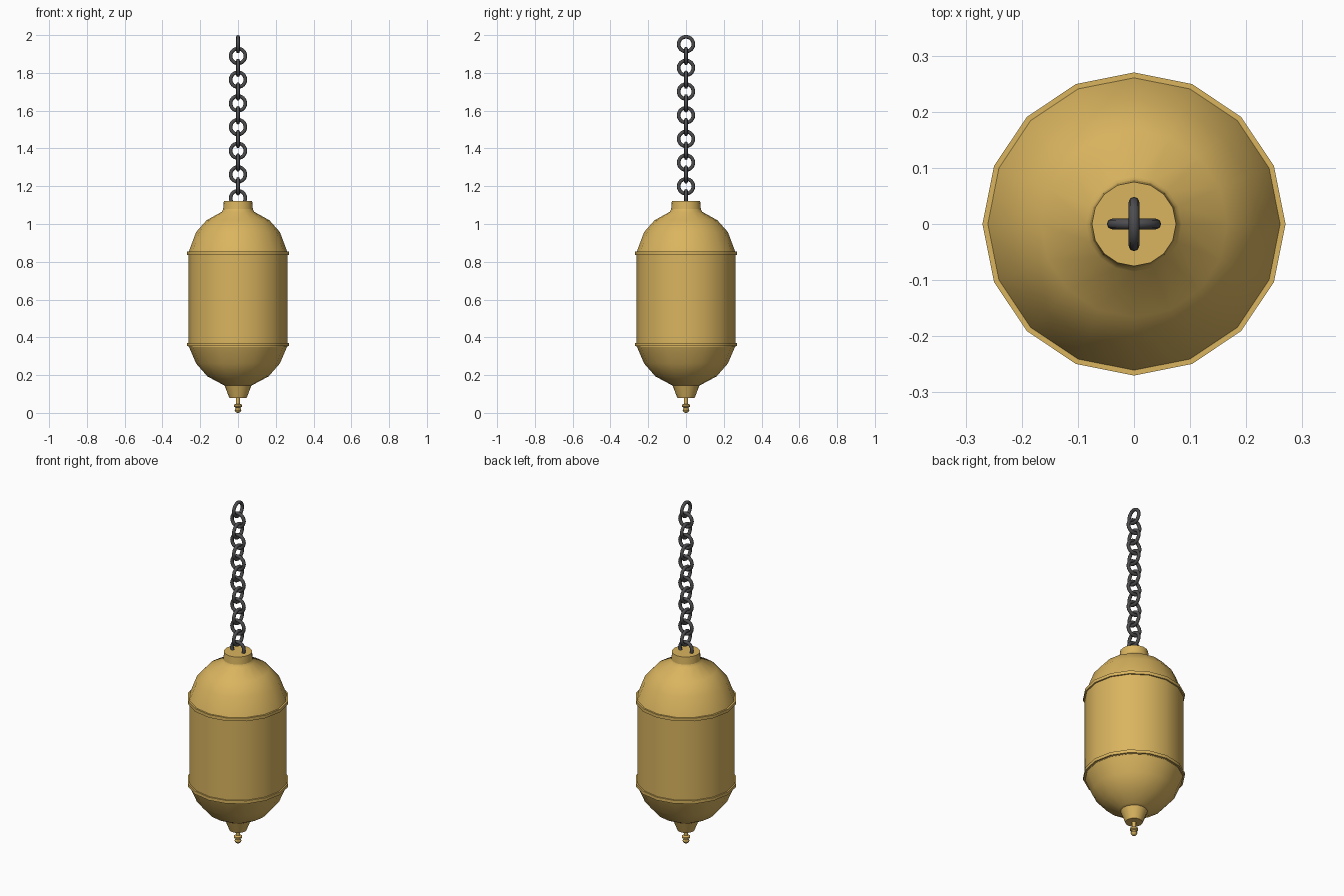
import bpy, bmesh, math
from mathutils import Matrix

if "Cube" in bpy.data.objects:
    bpy.data.objects.remove(bpy.data.objects["Cube"])


def make_material(name, color, metallic=0.0):
    mat = bpy.data.materials.new(name)
    mat.use_nodes = True
    mat.diffuse_color = color
    mat.node_tree.nodes["Principled BSDF"].inputs["Base Color"].default_value = color
    return mat


brass = make_material("warm brass", (0.70, 0.46, 0.115, 1))
iron = make_material("dark iron", (0.075, 0.075, 0.08, 1))


def finish(obj, mat, angle=40):
    obj.data.materials.append(mat)
    bpy.ops.object.select_all(action="DESELECT")
    obj.select_set(True)
    bpy.context.view_layer.objects.active = obj
    bpy.ops.object.shade_smooth_by_angle(angle=math.radians(angle))


def lathe(name, profile, sides=16):
    """Revolve (radius, height) points, listed bottom to top, and cap the ends."""
    bm = bmesh.new()
    rings = []
    for r, z in profile:
        rings.append([bm.verts.new((r * math.cos(math.tau * i / sides),
                                    r * math.sin(math.tau * i / sides), z))
                      for i in range(sides)])
    for low, high in zip(rings, rings[1:]):
        for i in range(sides):
            j = (i + 1) % sides
            bm.faces.new((low[i], low[j], high[j], high[i]))
    bm.faces.new(rings[0][::-1])
    bm.faces.new(rings[-1])
    mesh = bpy.data.meshes.new(name)
    bm.to_mesh(mesh)
    bm.free()
    obj = bpy.data.objects.new(name, mesh)
    bpy.context.collection.objects.link(obj)
    finish(obj, brass)


# Capsule body
lathe("body_cylinder", [(0.262, 0.35), (0.262, 0.85)])
lathe("upper_dome", [(0.262, 0.85), (0.222, 0.957), (0.166, 1.02), (0.085, 1.065), (0.078, 1.08)])
lathe("lower_dome", [(0.07, 0.145), (0.085, 0.152), (0.162, 0.193), (0.222, 0.262), (0.262, 0.355)])

# Raised bands at both seams
for name, z in (("upper_band", 0.845), ("lower_band", 0.362)):
    lathe(name, [(0.27, z - 0.009), (0.27, z + 0.009)])

# Neck on top, tapered collar and finial below
lathe("top_neck", [(0.08, 1.06), (0.075, 1.122)])
lathe("bottom_collar", [(0.046, 0.08), (0.072, 0.147)])
lathe("finial_stem", [(0.011, 0.02), (0.011, 0.085)])
lathe("finial_ring", [(0.012, 0.027), (0.022, 0.033), (0.022, 0.042), (0.012, 0.048)])
lathe("finial_knob", [(0.004, 0.0), (0.013, 0.004), (0.018, 0.014), (0.014, 0.025)])

# Chain of round links, alternating by a quarter turn
for n in range(14):
    bpy.ops.mesh.primitive_torus_add(major_segments=24, minor_segments=8,
                                     major_radius=0.039, minor_radius=0.0095)
    link = bpy.context.object
    link.name = f"chain_link_{n + 1}"
    turn = Matrix.Rotation(math.pi / 2, 4, "X")
    if n % 2:
        turn = Matrix.Rotation(math.pi / 2, 4, "Z") @ turn
    link.data.transform(turn)
    link.location.z = 1.137 + n * 0.0627
    finish(link, iron, 60)
